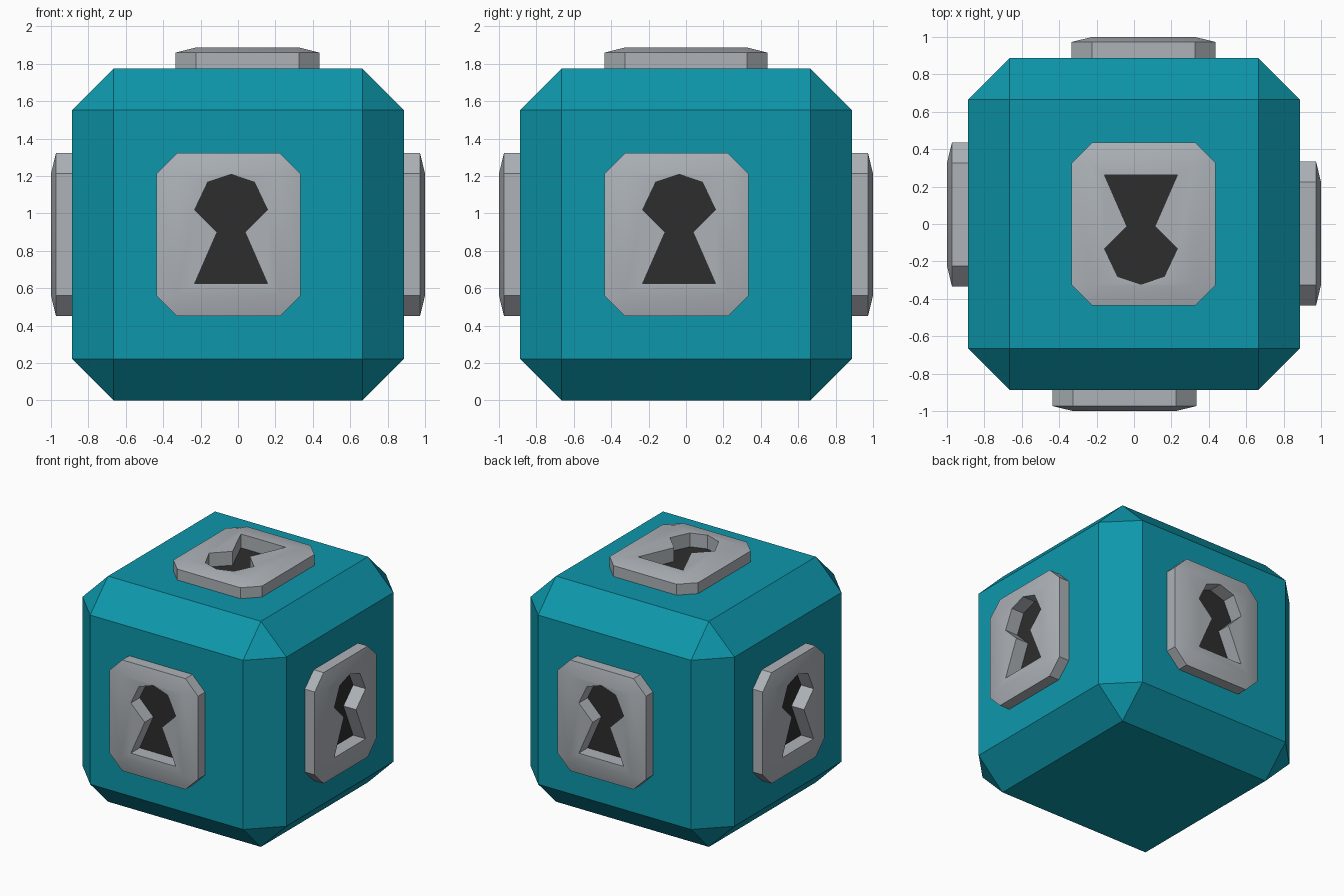
import bpy, bmesh, math
from mathutils import Matrix, Vector

if "Cube" in bpy.data.objects:
    bpy.data.objects.remove(bpy.data.objects["Cube"])

H = 0.887          # half size of the cube body
BEVEL = 0.222


def material(name, rgb):
    m = bpy.data.materials.new(name)
    m.diffuse_color = (*rgb, 1)
    m.use_nodes = True
    m.node_tree.nodes["Principled BSDF"].inputs["Base Color"].default_value = m.diffuse_color
    return m


TEAL = material("teal", (0.004, 0.31, 0.41))
GREY = material("light grey", (0.42, 0.45, 0.48))
DARK = material("near black", (0.027, 0.027, 0.027))


def make_object(name, bm, mats):
    mesh = bpy.data.meshes.new(name)
    bm.to_mesh(mesh)
    bm.free()
    for m in mats:
        mesh.materials.append(m)
    ob = bpy.data.objects.new(name, mesh)
    bpy.context.collection.objects.link(ob)
    return ob


# Chamfered cube body
bm = bmesh.new()
bmesh.ops.create_cube(bm, size=2 * H)
bmesh.ops.bevel(bm, geom=bm.edges[:], offset=BEVEL, segments=1, affect='EDGES')
bmesh.ops.translate(bm, verts=bm.verts, vec=(0, 0, H))
make_object("cube_body", bm, [TEAL])

# Lock plate: chamfered box with a keyhole recess, facing local +z
W, V, C = 0.385, 0.436, 0.11      # half width, half height, corner chamfer
SIDE, TOP, FLOOR = 0.086, 0.113, 0.004
half = [(0.195, -0.262), (0.075, 0.013), (0.195, 0.132), (0.125, 0.28)]
KEYHOLE = half + [(0, 0.322)] + [(-x, y) for x, y in reversed(half)]
KEYHOLE = [(x + 0.014, y) for x, y in KEYHOLE]
OCTAGON = [(W, -V + C), (W, V - C), (W - C, V), (-W + C, V),
           (-W, V - C), (-W, -V + C), (-W + C, -V), (W - C, -V)]
RECT = [(W - C, V - C), (-W + C, V - C), (-W + C, -V + C), (W - C, -V + C)]


def lock_plate(name, matrix):
    bm = bmesh.new()

    def ring(points, z):
        return [bm.verts.new((x, y, z)) for x, y in points]

    def bridge(a, b):
        n = len(a)
        for i in range(n):
            j = (i + 1) % n
            bm.faces.new((a[i], a[j], b[j], b[i]))

    # outer wall and sloped rim
    low, high = ring(OCTAGON, -0.02), ring(OCTAGON, SIDE)
    rect = ring(RECT, TOP)
    bridge(low, high)
    for i in range(4):
        a, b, c = high[2 * i], high[2 * i + 1], high[(2 * i + 2) % 8]
        bm.faces.new((a, b, rect[i], rect[i - 1]))
        bm.faces.new((b, c, rect[i]))
    # keyhole walls and dark floor
    key, deep = ring(KEYHOLE, TOP), ring(KEYHOLE, FLOOR)
    bridge(deep, key)
    bm.faces.new(deep).material_index = 1
    # flat front with the keyhole cut out
    edges = []
    for loop in (rect, key):
        for i, v in enumerate(loop):
            w = loop[(i + 1) % len(loop)]
            edges.append(bm.edges.get((v, w)) or bm.edges.new((v, w)))
    bmesh.ops.triangle_fill(bm, edges=edges, use_beauty=True)
    bm.faces.new(list(reversed(low)))
    bmesh.ops.recalc_face_normals(bm, faces=bm.faces)
    for f in bm.faces:
        f.smooth = True
    bm.transform(matrix)
    ob = make_object(name, bm, [GREY, DARK])
    ob.data.set_sharp_from_angle(angle=math.radians(30))


# Four side plates, each shifted a little to its left
stand = Matrix.Rotation(math.pi / 2, 4, 'X')
for i, side in enumerate(("front", "right", "back", "left")):
    lock_plate(side + "_lock_plate",
               Matrix.Translation((0, 0, H)) @ Matrix.Rotation(i * math.pi / 2, 4, 'Z')
               @ Matrix.Translation((-0.051, -H, 0)) @ stand)

# Top plate, turned half way round
lock_plate("top_lock_plate",
           Matrix.Translation((0.051, 0, 2 * H)) @ Matrix.Rotation(math.pi, 4, 'Z'))
